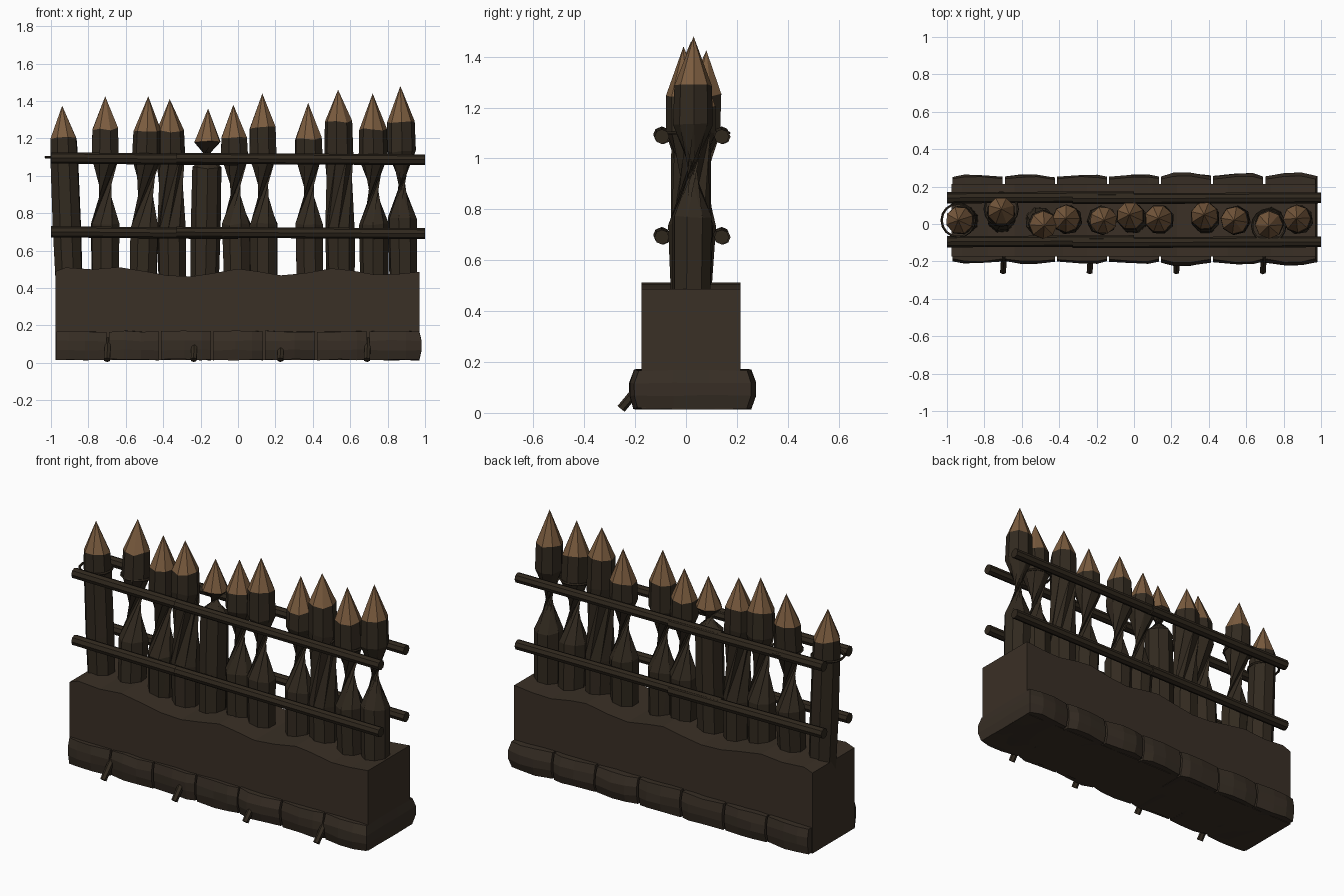
import bpy, bmesh, math, random
from mathutils import Vector, Matrix

random.seed(4)
cube = bpy.data.objects.get("Cube")
if cube:
    bpy.data.objects.remove(cube, do_unlink=True)


def material(name, rgb):
    m = bpy.data.materials.new(name)
    m.use_nodes = True
    m.diffuse_color = (*rgb, 1)
    m.node_tree.nodes["Principled BSDF"].inputs["Base Color"].default_value = (*rgb, 1)
    return m


earth = material("dark earth", (0.042, 0.029, 0.019))
stone = material("muddy stone", (0.038, 0.027, 0.018))
bark = material("dark bark", (0.032, 0.023, 0.014))
pole = material("rail wood", (0.028, 0.020, 0.012))
cut_wood = material("cut wood", (0.20, 0.108, 0.050))


def finish(name, bm, *mats):
    bmesh.ops.recalc_face_normals(bm, faces=bm.faces)
    mesh = bpy.data.meshes.new(name)
    bm.to_mesh(mesh)
    bm.free()
    for m in mats:
        mesh.materials.append(m)
    obj = bpy.data.objects.new(name, mesh)
    bpy.context.collection.objects.link(obj)
    return obj


def rod(name, start, end, radius, mat, sides=8):
    a, b = Vector(start), Vector(end)
    axis = b - a
    bm = bmesh.new()
    bmesh.ops.create_cone(bm, cap_ends=True, segments=sides, radius1=radius,
                          radius2=radius, depth=axis.length)
    turn = axis.to_track_quat('Z', 'Y').to_matrix().to_4x4()
    bm.transform(Matrix.Translation((a + b) / 2) @ turn)
    return finish(name, bm, mat)


# Earth bank with an uneven top edge
crest = [(-.975, .49), (-.92, .51), (-.78, .5), (-.64, .512), (-.5, .49), (-.38, .468),
         (-.25, .462), (-.13, .48), (0, .503), (.1, .49), (.23, .468), (.36, .48),
         (.5, .505), (.6, .495), (.73, .472), (.85, .475), (.97, .487)]
bm = bmesh.new()
outline = [(crest[0][0], .015)] + crest + [(crest[-1][0], .015)]
side = bm.faces.new([bm.verts.new((x, -.175, z)) for x, z in outline])
grown = bmesh.ops.extrude_face_region(bm, geom=[side])["geom"]
bmesh.ops.translate(bm, vec=(0, .39, 0),
                    verts=[v for v in grown if isinstance(v, bmesh.types.BMVert)])
finish("earth_bank", bm, earth)

# Row of bulging foundation stones reaching through the bank
STONES = 7
width = 1.95 / STONES
for i in range(STONES):
    bm = bmesh.new()
    bmesh.ops.create_cube(bm, size=1)
    bmesh.ops.subdivide_edges(bm, edges=bm.edges, cuts=2, use_grid_fill=True)
    lean = random.uniform(-.05, .05)
    bulge = random.uniform(.02, .035)
    for v in bm.verts:
        u, d, h = v.co
        inner = (abs(u) < .3) + (abs(h) < .3)
        y = .02 + d * .41
        if abs(d) > .4:
            y += math.copysign(bulge * inner / 2 + random.uniform(0, .006), d)
            y += .012 if d > 0 else 0
        x = -.975 + width * (i + .5 + u * .96)
        if abs(u) < .3:
            x += lean
        if i == STONES - 1 and u > .4 and abs(h) < .3:
            x += .012
        z = .093 + h * .152 + random.uniform(-.004, .004)
        v.co = (x, y, z)
    finish(f"foundation_stone_{i + 1}", bm, stone)

# Pegs leaning out of the front
for i in range(4):
    x = -.70 + i * .463
    rod(f"peg_{i + 1}", (x + .006, -.165, .125), (x, -.255, .016), .018, bark, 6)

# Sharpened stakes: x at foot, x at tip, y at tip, twist start, twist end,
# cut height, tip height, twist in degrees
STAKES = [
    (-.90, -.94, .02, .72, 1.10, 1.20, 1.375, 0),
    (-.71, -.71, .08, .74, 1.10, 1.25, 1.425, 130),
    (-.51, -.48, -.01, .72, 1.10, 1.24, 1.425, 115),
    (-.35, -.365, .03, .70, 1.12, 1.24, 1.41, 60),
    (-.18, -.16, .02, .72, 1.04, 1.18, 1.36, 150),
    (.0, -.025, .05, .74, 1.10, 1.20, 1.38, 140),
    (.14, .13, .03, .74, 1.10, 1.26, 1.44, 140),
    (.385, .375, .05, .74, 1.10, 1.20, 1.39, 140),
    (.55, .535, .02, .70, 1.12, 1.29, 1.46, 45),
    (.73, .72, -.01, .74, 1.10, 1.25, 1.44, 140),
    (.885, .868, .03, .77, 1.13, 1.29, 1.48, 152)]
SIDES = 8
FOOT = .35


def stake(name, x0, x1, y1, low, high, cut, tip, twist):
    bm = bmesh.new()
    start = random.uniform(0, math.tau)
    straight = high < 1.05

    def centre(z):
        t = (z - FOOT) / (tip - FOOT)
        return Vector((x0 + (x1 - x0) * t, .02 + (y1 - .02) * t, z))

    def ring(z, radius, turn):
        angles = [start + turn + math.tau * k / SIDES for k in range(SIDES)]
        return [bm.verts.new(centre(z) + Vector((radius * math.cos(a), radius * math.sin(a),
                                                 random.uniform(-.008, .008))))
                for a in angles]

    turn = math.radians(twist)
    rings = [ring(FOOT, .075, 0), ring(low, .08, 0),
             ring(high, .078, 0 if straight else turn), ring(cut, .074, turn)]
    bm.faces.new(rings[0])
    for a, b in zip(rings, rings[1:]):
        for k in range(SIDES):
            n = (k + 1) % SIDES
            bm.faces.new((a[k], a[n], b[n]))
            bm.faces.new((a[k], b[n], b[k]))
    point = bm.verts.new(centre(tip))
    for k in range(SIDES):
        f = bm.faces.new((rings[-1][k], rings[-1][(k + 1) % SIDES], point))
        f.material_index = 1
    finish(name, bm, bark, cut_wood)


for i, row in enumerate(STAKES):
    stake(f"stake_{i + 1}", *row)

# Overlapping rail poles on both faces of the fence
for label, y in (("front", -.095), ("back", .14)):
    for level, z in (("lower", .695), ("upper", 1.09)):
        rod(f"{label}_{level}_rail_right", (-1, y, z + .006), (0, y + .005, z - .004), .03, pole)
        rod(f"{label}_{level}_rail_left", (-.33, y - .005, z + .004), (1, y, z - .004), .029, pole)

# Thin rope loops tying stakes to the upper rails
for i in (0, 1, 9):
    x, y = STAKES[i][1], STAKES[i][2]
    bpy.ops.mesh.primitive_torus_add(major_segments=16, minor_segments=5, major_radius=.088,
                                     minor_radius=.007, location=(x, y, 1.1))
    loop = bpy.context.object
    loop.name = f"rope_loop_{i + 1}"
    loop.data.materials.append(pole)
